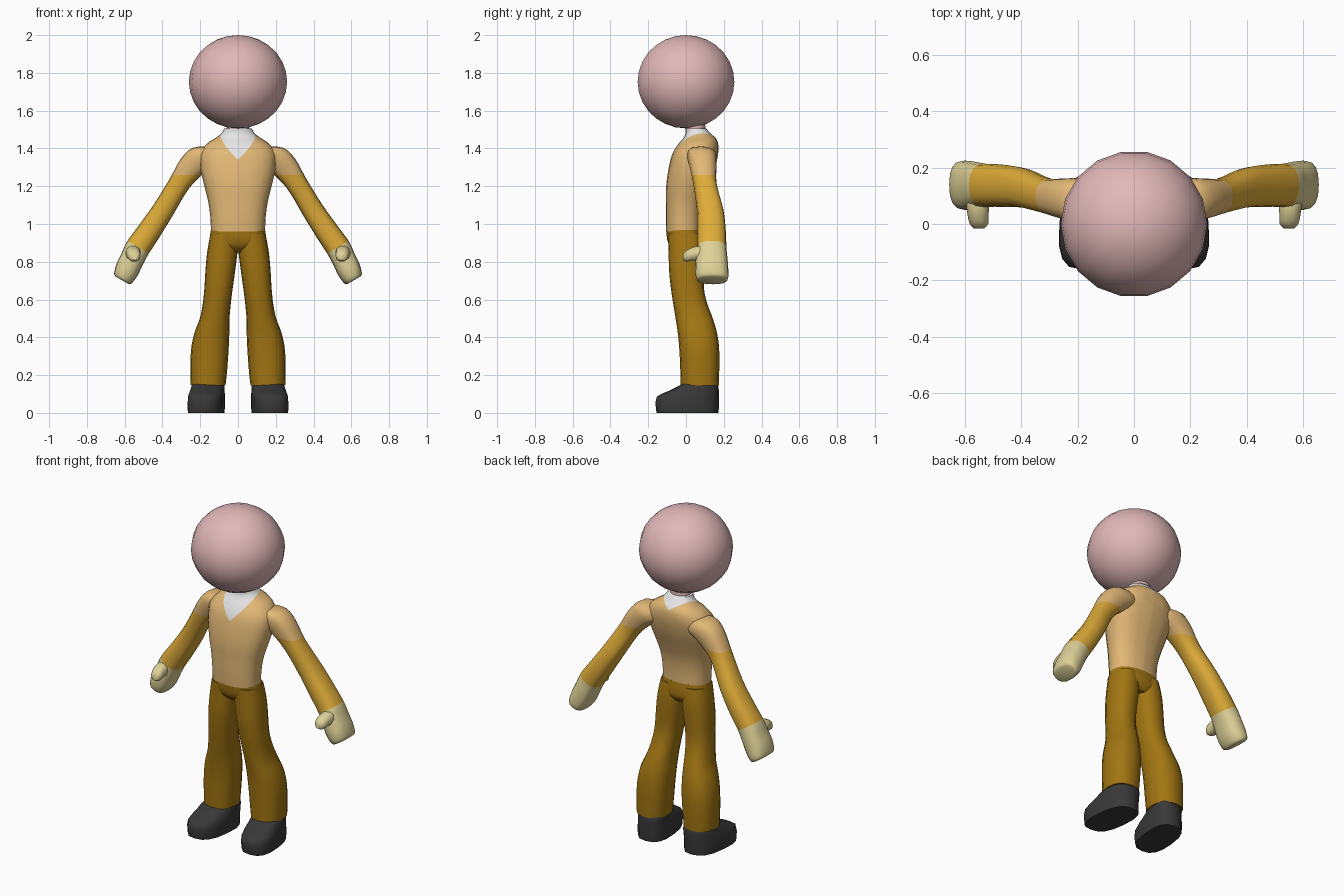
import bpy, bmesh, math
from mathutils import Vector

if "Cube" in bpy.data.objects:
    bpy.data.objects.remove(bpy.data.objects["Cube"])


def material(name, rgb):
    m = bpy.data.materials.new(name)
    m.diffuse_color = (*rgb, 1)
    m.use_nodes = True
    m.node_tree.nodes["Principled BSDF"].inputs["Base Color"].default_value = m.diffuse_color
    return m


PINK = material("pink skin", (0.76, 0.48, 0.48))
TAN = material("tan vest", (0.76, 0.48, 0.18))
YELLOW = material("yellow sleeve", (0.73, 0.41, 0.04))
BROWN = material("brown trousers", (0.36, 0.18, 0.006))
CREAM = material("cream glove", (0.73, 0.64, 0.31))
BLACK = material("black shoe", (0.04, 0.04, 0.04))
WHITE = material("white collar", (0.78, 0.78, 0.79))


def smooth_stations(st, steps):
    """Catmull-Rom interpolation between the given stations."""
    out = []
    for i in range(len(st) - 1):
        a, b, c, d = st[max(i - 1, 0)], st[i], st[i + 1], st[min(i + 2, len(st) - 1)]
        for k in range(steps):
            t = k / steps
            out.append([0.5 * (2 * q + (r - p) * t + (2 * p - 5 * q + 4 * r - s) * t * t
                               + (3 * q - p - 3 * r + s) * t ** 3)
                        for p, q, r, s in zip(a, b, c, d)])
    return out + [list(st[-1])]


def loft(name, stations, mats, u=(1, 0, 0), v=(0, 1, 0), power=0.85, sides=16,
         steps=3, cuts=(), rule=None, mirror=False, shear=0.0):
    """Skin rounded sections (x, y, z, half_u, half_v); cut and colour by rule."""
    u, v = Vector(u).normalized(), Vector(v).normalized()
    bm = bmesh.new()
    rings = []
    for x, y, z, hu, hv in smooth_stations(stations, steps):
        ring = []
        for i in range(sides):
            a = 2 * math.pi * i / sides
            c, s = math.cos(a), math.sin(a)
            p = (Vector((x, y, z)) + u * hu * math.copysign(abs(c) ** power, c)
                 + v * hv * math.copysign(abs(s) ** power, s))
            p.x += shear * (0.03 - p.y)
            ring.append(bm.verts.new(p))
        rings.append(ring)
    for r0, r1 in zip(rings, rings[1:]):
        for i in range(sides):
            j = (i + 1) % sides
            bm.faces.new((r0[i], r0[j], r1[j], r1[i]))
    bm.faces.new(rings[0][::-1])
    bm.faces.new(rings[-1])
    for co, no in cuts:
        bmesh.ops.bisect_plane(bm, geom=bm.verts[:] + bm.edges[:] + bm.faces[:],
                               plane_co=co, plane_no=no)
    bmesh.ops.recalc_face_normals(bm, faces=bm.faces[:])
    if rule:
        for f in bm.faces:
            f.material_index = rule(f.calc_center_median())
    return finish(name, bm, mats, mirror)


def finish(name, bm, mats, mirror=False, angle=50):
    me = bpy.data.meshes.new(name)
    bm.to_mesh(me)
    bm.free()
    for m in mats:
        me.materials.append(m)
    ob = bpy.data.objects.new(name, me)
    bpy.context.collection.objects.link(ob)
    bpy.ops.object.select_all(action='DESELECT')
    bpy.context.view_layer.objects.active = ob
    ob.select_set(True)
    bpy.ops.object.shade_smooth_by_angle(angle=math.radians(angle))
    if mirror:
        ob.modifiers.new("mirror", 'MIRROR')
    return ob


def upright(rows):
    """Rows of (z, x0, x1, y0, y1) to loft stations."""
    return [((a + b) / 2, (c + d) / 2, z, (b - a) / 2, (d - c) / 2) for z, a, b, c, d in rows]


# Head
bm = bmesh.new()
bmesh.ops.create_uvsphere(bm, u_segments=18, v_segments=14, radius=1)
for vert in bm.verts:
    x, y, z = vert.co
    vert.co = (0.26 * y, 0.26 * x, 1.753 + 0.247 * z)
bmesh.ops.recalc_face_normals(bm, faces=bm.faces[:])
finish("head", bm, [PINK])

# Neck
loft("neck", upright([(1.46, -.06, .06, .0, .105), (1.56, -.06, .06, -.005, .1)]), [PINK], steps=1, power=1)

# Torso with the V-shaped collar cut into it
SLOPE, LEAN = 0.9, 0.39


def above_collar(p):
    return int(p.z > 1.34 + SLOPE * abs(p.x) + LEAN * (p.y + 0.08))


torso = [(.96, .143, -.105, .085), (1.04, .147, -.107, .085), (1.12, .158, -.106, .095),
         (1.2, .178, -.105, .12), (1.29, .198, -.093, .152), (1.37, .2, -.073, .17),
         (1.425, .165, -.04, .17), (1.455, .12, -.014, .157), (1.48, .088, -.003, .13),
         (1.505, .073, -.002, .108)]
loft("torso", upright([(z, -w, w, a, b) for z, w, a, b in torso]), [TAN, WHITE], sides=20,
     cuts=[((0, -.08, 1.34), (s * SLOPE, LEAN, -1)) for s in (-1, 1)] + [((0, 0, 0), (1, 0, 0))],
     rule=above_collar)

# Hips
loft("hips", upright([(.97, -.143, .143, -.105, .085), (.92, -.15, .15, -.1, .092),
                      (.88, -.14, .14, -.085, .09), (.85, -.09, .09, -.05, .07)]), [BROWN], sides=20)

# Trouser legs
loft("trouser_leg", upright([(.95, .0, .145, -.095, .085), (.86, .002, .162, -.092, .095),
                             (.76, .014, .172, -.09, .095), (.66, .028, .178, -.08, .095),
                             (.58, .038, .186, -.068, .112), (.5, .045, .202, -.055, .142),
                             (.42, .046, .232, -.043, .165), (.33, .05, .249, -.035, .176),
                             (.22, .058, .252, -.03, .176), (.145, .066, .25, -.028, .174)]),
     [BROWN], mirror=True)

# Shoes, toes turned slightly outward
loft("shoe", upright([(0, .072, .26, -.155, .172), (.03, .07, .262, -.16, .174),
                      (.085, .07, .26, -.155, .175), (.115, .073, .254, -.095, .174),
                      (.15, .078, .246, -.025, .168), (.17, .1, .22, .01, .14)]),
     [BLACK], mirror=True, shear=0.1, steps=2, power=0.75)


# Arms: vest shoulder, sleeve and glove in one skin
ALONG = Vector((0.5, 0, -0.86)).normalized()
CUFF = Vector((.53, 0, .878))


def arm_colour(p):
    if (p - CUFF).dot(ALONG) > 0:
        return 2
    return 1 if p.z < 1.26 else 0


loft("arm", [(.10, .075, 1.385, .05, .06), (.17, .083, 1.362, .082, .078),
             (.24, .09, 1.308, .073, .072), (.31, .1, 1.215, .057, .062),
             (.395, .128, 1.075, .058, .07), (.47, .136, .962, .063, .075),
             (.53, .137, .875, .066, .077), (.56, .136, .815, .064, .084),
             (.588, .136, .757, .064, .088), (.609, .139, .713, .054, .084),
             (.614, .14, .702, .042, .07)],
     [TAN, YELLOW, CREAM], u=(.86, 0, .5), mirror=True, power=0.8,
     cuts=[((0, 0, 1.26), (0, 0, 1)), (CUFF, ALONG)], rule=arm_colour)

# Thumbs
loft("thumb", [(.56, .12, .835, .035, .04), (.555, .07, .845, .04, .04),
               (.553, .03, .84, .037, .036), (.55, .0, .83, .033, .03),
               (.55, -.016, .824, .018, .016)],
     [CREAM], v=(0, 0, 1), sides=10, steps=2, mirror=True)
